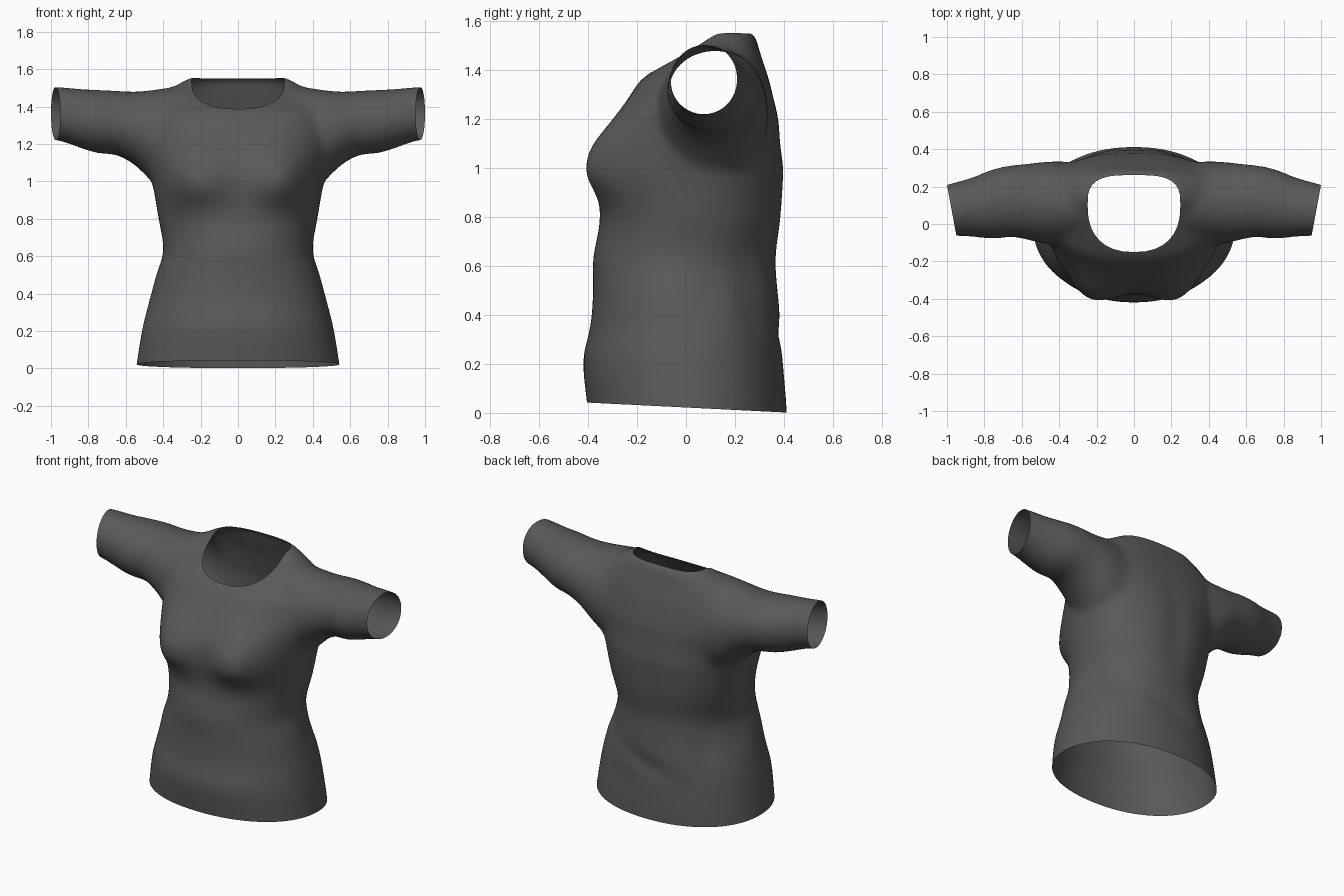
import bpy, bmesh, math
from mathutils import Vector

cube = bpy.data.objects.get("Cube")
if cube:
    bpy.data.objects.remove(cube, do_unlink=True)

# Torso sections: height, half width, front y, back y, y of the widest point
TORSO = [
    (-0.10, 0.56, -0.39, 0.415, 0.00), (0.04, 0.54, -0.405, 0.41, 0.00),
    (0.22, 0.51, -0.42, 0.395, 0.00), (0.36, 0.475, -0.39, 0.39, 0.00),
    (0.50, 0.44, -0.38, 0.375, 0.00), (0.63, 0.40, -0.38, 0.37, 0.01),
    (0.80, 0.425, -0.35, 0.395, 0.04), (1.00, 0.46, -0.36, 0.405, 0.07),
    (1.10, 0.485, -0.345, 0.39, 0.09), (1.20, 0.50, -0.29, 0.38, 0.11),
    (1.30, 0.49, -0.225, 0.355, 0.12), (1.36, 0.47, -0.185, 0.34, 0.12),
    (1.42, 0.44, -0.10, 0.32, 0.13), (1.48, 0.39, 0.00, 0.30, 0.13),
    (1.52, 0.32, 0.06, 0.29, 0.14), (1.556, 0.255, 0.10, 0.275, 0.15),
]
# Sleeve sections: x, front y, back y, bottom z, top z
SLEEVE = [
    (0.10, -0.08, 0.30, 0.88, 1.51), (0.30, -0.11, 0.33, 0.89, 1.51),
    (0.45, -0.11, 0.335, 0.99, 1.49), (0.55, -0.09, 0.325, 1.085, 1.48),
    (0.65, -0.07, 0.315, 1.14, 1.485), (0.75, -0.08, 0.295, 1.15, 1.49),
    (0.85, -0.07, 0.255, 1.18, 1.495), (0.95, -0.065, 0.225, 1.215, 1.505),
    (1.08, -0.06, 0.19, 1.23, 1.51),
]


def sample(rows, t):
    """Smooth cubic interpolation of the section table at position t."""
    k = 0
    while k < len(rows) - 2 and t > rows[k + 1][0]:
        k += 1

    def slope(i, c):
        a, b = rows[max(i - 1, 0)], rows[min(i + 1, len(rows) - 1)]
        return (b[c] - a[c]) / (b[0] - a[0])

    a, b = rows[k], rows[k + 1]
    h = b[0] - a[0]
    f = min(max((t - a[0]) / h, 0), 1)
    e = 1 - f
    return [a[c] * (1 + 2 * f) * e * e + b[c] * (1 + 2 * e) * f * f
            + h * f * e * (slope(k, c) * e - slope(k + 1, c) * f)
            for c in range(1, 5)]


def bump(value, centre, width):
    return math.exp(-((value - centre) / width) ** 2)


def power(value, n):
    return math.copysign(abs(value) ** (2 / n), value)


def loft(bm, rings):
    """Skin closed rings and cap both ends."""
    loops = [[bm.verts.new(p) for p in ring] for ring in rings]
    n = len(loops[0])
    for a, b in zip(loops, loops[1:]):
        for i in range(n):
            j = (i + 1) % n
            bm.faces.new((a[i], a[j], b[j], b[i]))
    bm.faces.new(loops[0][::-1])
    bm.faces.new(loops[-1])


def torso_ring(z, count=80):
    half, front, back, mid = sample(TORSO, z)
    # Squarer sections towards the shoulders
    n = 2.15 + 0.5 * min(max((z - 1.1) / 0.3, 0), 1)
    ring = []
    for i in range(count):
        a = math.tau * i / count
        x = half * power(math.cos(a), n)
        s = power(math.sin(a), n)
        y = mid + s * ((back - mid) if s > 0 else (mid - front))
        if s < 0:
            # Bust, fuller below than above
            rise = bump(z, 0.995, 0.19 if z > 0.995 else 0.13)
            y -= 0.095 * rise * bump(abs(x), 0.245, 0.16)
        else:
            # Spine hollow, waist hollows and a fold at the lower back
            y -= 0.015 * bump(x, 0, 0.07) * bump(z, 0.9, 0.25)
            y -= 0.03 * bump(abs(x), 0.34, 0.08) * bump(z, 0.5, 0.16)
            y -= 0.02 * bump(z, 0.33 + 0.3 * x, 0.05) * bump(x, 0.05, 0.2)
        # Pinched cloth at the waist sides
        x *= 1 - 0.04 * bump(y, 0.1, 0.08) * bump(z, 0.5, 0.09)
        ring.append((x, y, z))
    return ring


def sleeve_ring(x, side, count=40):
    front, back, low, high = sample(SLEEVE, x)
    ring = []
    for i in range(count):
        a = math.tau * i / count
        ring.append((side * x,
                     (front + back) / 2 + (back - front) / 2 * math.cos(a),
                     (low + high) / 2 + (high - low) / 2 * math.sin(a)))
    return ring if side > 0 else ring[::-1]


# Solid body and sleeves, blended into one skin
bm = bmesh.new()
z0, z1 = TORSO[0][0], TORSO[-1][0]
loft(bm, [torso_ring(z0 + (z1 - z0) * k / 70) for k in range(71)])
x0, x1 = SLEEVE[0][0], SLEEVE[-1][0]
for side in (1, -1):
    loft(bm, [sleeve_ring(x0 + (x1 - x0) * k / 30, side) for k in range(31)])
bmesh.ops.recalc_face_normals(bm, faces=bm.faces[:])
mesh = bpy.data.meshes.new("shirt")
bm.to_mesh(mesh)
bm.free()
shirt = bpy.data.objects.new("shirt", mesh)
bpy.context.collection.objects.link(shirt)
bpy.context.view_layer.objects.active = shirt
shirt.select_set(True)
remesh = shirt.modifiers.new("blend", 'REMESH')
remesh.mode = 'VOXEL'
remesh.voxel_size = 0.018
smooth = shirt.modifiers.new("soften", 'SMOOTH')
smooth.factor = 0.5
smooth.iterations = 16
for name in ("blend", "soften"):
    bpy.ops.object.modifier_apply(modifier=name)

bm = bmesh.new()
bm.from_mesh(mesh)


def cut(faces, point, normal, clear):
    geom = set(faces)
    for f in faces:
        geom.update(f.edges)
        geom.update(f.verts)
    bmesh.ops.bisect_plane(bm, geom=list(geom), plane_co=point, plane_no=normal,
                           clear_outer=clear, dist=1e-5)


# Open hem and sleeve ends
cut(bm.faces[:], (0, 0, 0.022), (0, -0.05, -1), True)
for side in (1, -1):
    cut(bm.faces[:], (side * 0.975, 0.075, 1.36), (side, -0.185, 0), True)

# Neck opening: score a rounded outline, then remove the inside
N = 32
outline = []
for i in range(N):
    a = math.tau * i / N
    s = math.sin(a)
    depth, n = (0.162, 3.2) if s > 0 else (0.25, 2.4)
    outline.append(Vector((0.248 * power(math.cos(a), n), 0.1 + depth * power(s, n), 0)))
sides = []
for p, q in zip(outline, outline[1:] + outline[:1]):
    d = q - p
    sides.append((p, Vector((d.y, -d.x, 0)).normalized()))
for p, normal in sides:
    near = [f for f in bm.faces if f.calc_center_median().z > 1.25
            and (f.calc_center_median() - p).xy.length < 0.12]
    cut(near, p, normal, False)
inside = []
for f in bm.faces:
    c = f.calc_center_median()
    if c.z > 1.25 and all((c - p).xy.dot(n.xy) < 1e-5 for p, n in sides):
        inside.append(f)
bmesh.ops.delete(bm, geom=inside, context='FACES')
bm.to_mesh(mesh)
bm.free()

# Cloth colour and shading
cloth = bpy.data.materials.new("charcoal cloth")
cloth.use_nodes = True
colour = (0.1, 0.1, 0.1, 1)
cloth.diffuse_color = colour
cloth.node_tree.nodes["Principled BSDF"].inputs["Base Color"].default_value = colour
mesh.materials.clear()
mesh.materials.append(cloth)
bpy.ops.object.shade_smooth_by_angle(angle=math.radians(50))
